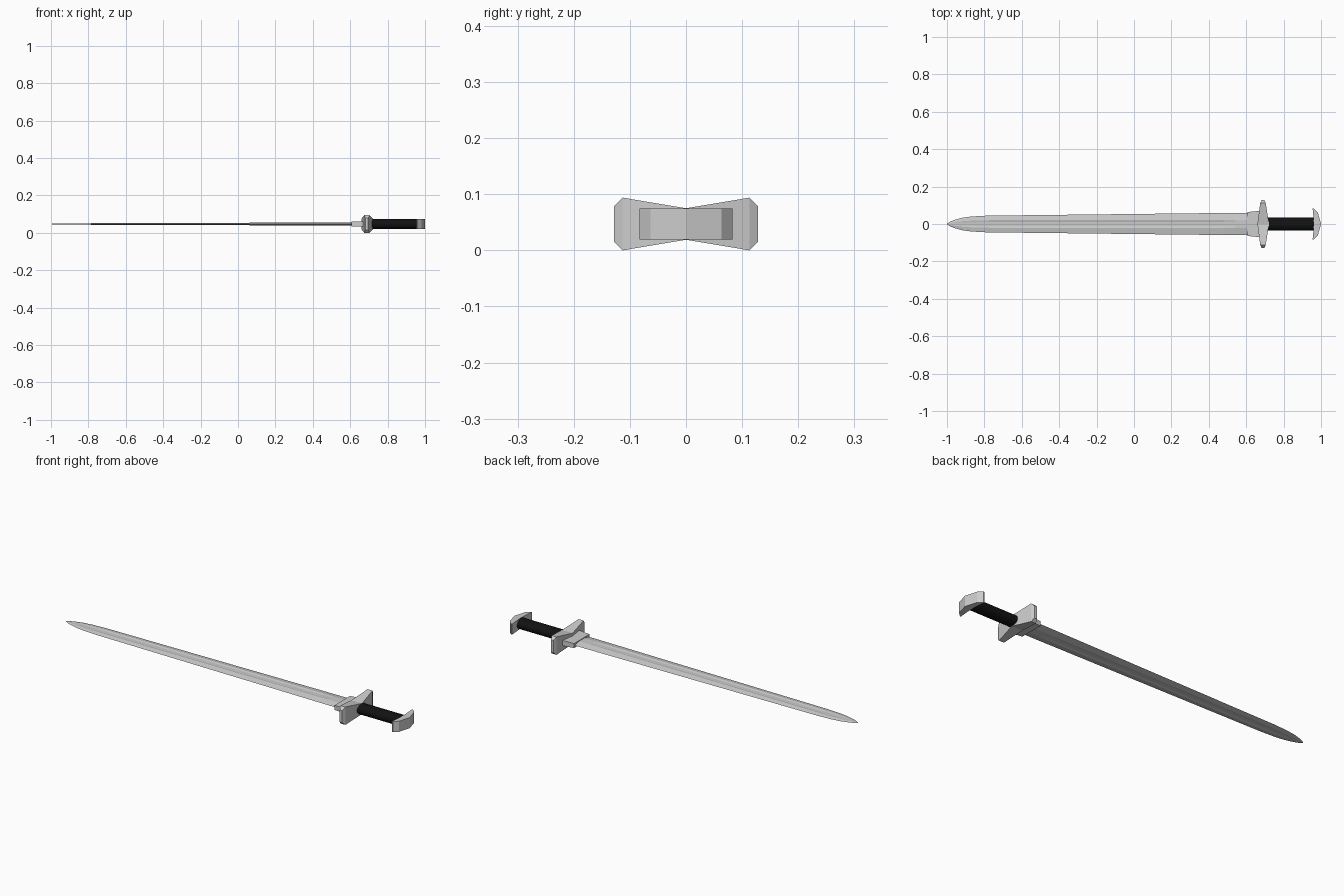
import bpy, bmesh, math

if "Cube" in bpy.data.objects:
    bpy.data.objects.remove(bpy.data.objects["Cube"])

ZC = 0.047  # height of the sword's centre line


def loft(name, rings):
    """Skin a closed solid through a list of equal-length point rings."""
    bm = bmesh.new()
    vs = [[bm.verts.new((x, y, z + ZC)) for x, y, z in r] for r in rings]
    n = len(rings[0])
    for a, b in zip(vs, vs[1:]):
        for i in range(n):
            j = (i + 1) % n
            bm.faces.new((a[i], a[j], b[j], b[i]))
    bm.faces.new(vs[0])
    bm.faces.new(vs[-1])
    bmesh.ops.remove_doubles(bm, verts=bm.verts, dist=0.00001)
    bmesh.ops.recalc_face_normals(bm, faces=bm.faces)
    me = bpy.data.meshes.new(name)
    bm.to_mesh(me)
    bm.free()
    ob = bpy.data.objects.new(name, me)
    bpy.context.collection.objects.link(ob)
    return ob


def box_ring_x(x, hy, hz):
    return [(x, -hy, -hz), (x, hy, -hz), (x, hy, hz), (x, -hy, hz)]


def box_ring_y(y, x0, x1, hz):
    return [(x0, y, -hz), (x1, y, -hz), (x1, y, hz), (x0, y, hz)]


# Blade: bevelled edges with a shallow central fuller on both faces
def blade_ring(x, w, h, depth):
    f = min(0.022, w * 0.45)
    top = [(w, 0), (f, h), (f * 0.5, h - depth), (-f * 0.5, h - depth), (-f, h)]
    bottom = [(-w, 0)] + [(-y, -z) for y, z in top[1:]]
    return [(x, y, z) for y, z in top + bottom]


blade = [(-1.0, 0.001, 0.0008, 0), (-0.985, 0.012, 0.002, 0), (-0.96, 0.022, 0.003, 0),
         (-0.92, 0.033, 0.0035, 0.001), (-0.87, 0.040, 0.004, 0.0015),
         (-0.79, 0.0445, 0.004, 0.002), (0.48, 0.059, 0.008, 0.003),
         (0.54, 0.0595, 0.008, 0), (0.63, 0.060, 0.008, 0)]
loft("blade", [blade_ring(*s) for s in blade])

# Collar between blade and guard
loft("collar", [box_ring_x(0.607, 0.064, 0.012), box_ring_x(0.67, 0.070, 0.014)])

# Guard: flares from a narrow waist to bevelled ends
guard_half = [(0.0, 0.660, 0.722, 0.028), (0.113, 0.675, 0.704, 0.047), (0.128, 0.682, 0.696, 0.032)]
guard = [(-s[0],) + s[1:] for s in guard_half[:0:-1]] + guard_half
loft("guard", [box_ring_y(*s) for s in guard])

# Grip: oval black handle
N = 24
grip = loft("grip", [[(x, 0.034 * math.cos(2 * math.pi * i / N), 0.027 * math.sin(2 * math.pi * i / N))
                      for i in range(N)] for x in (0.70, 0.975)])
black = bpy.data.materials.new("black_leather")
black.diffuse_color = (0.006, 0.006, 0.006, 1)
black.use_nodes = True
black.node_tree.nodes["Principled BSDF"].inputs["Base Color"].default_value = black.diffuse_color
grip.data.materials.append(black)
bpy.context.view_layer.objects.active = grip
grip.select_set(True)
bpy.ops.object.shade_smooth_by_angle()

# Pommel: crescent cap with its horns toward the guard
pommel_half = [(0.0, 0.962, 1.0, 0.028), (0.063, 0.957, 0.982, 0.028), (0.083, 0.955, 0.960, 0.028)]
pommel = [(-s[0],) + s[1:] for s in pommel_half[:0:-1]] + pommel_half
loft("pommel", [box_ring_y(*s) for s in pommel])
